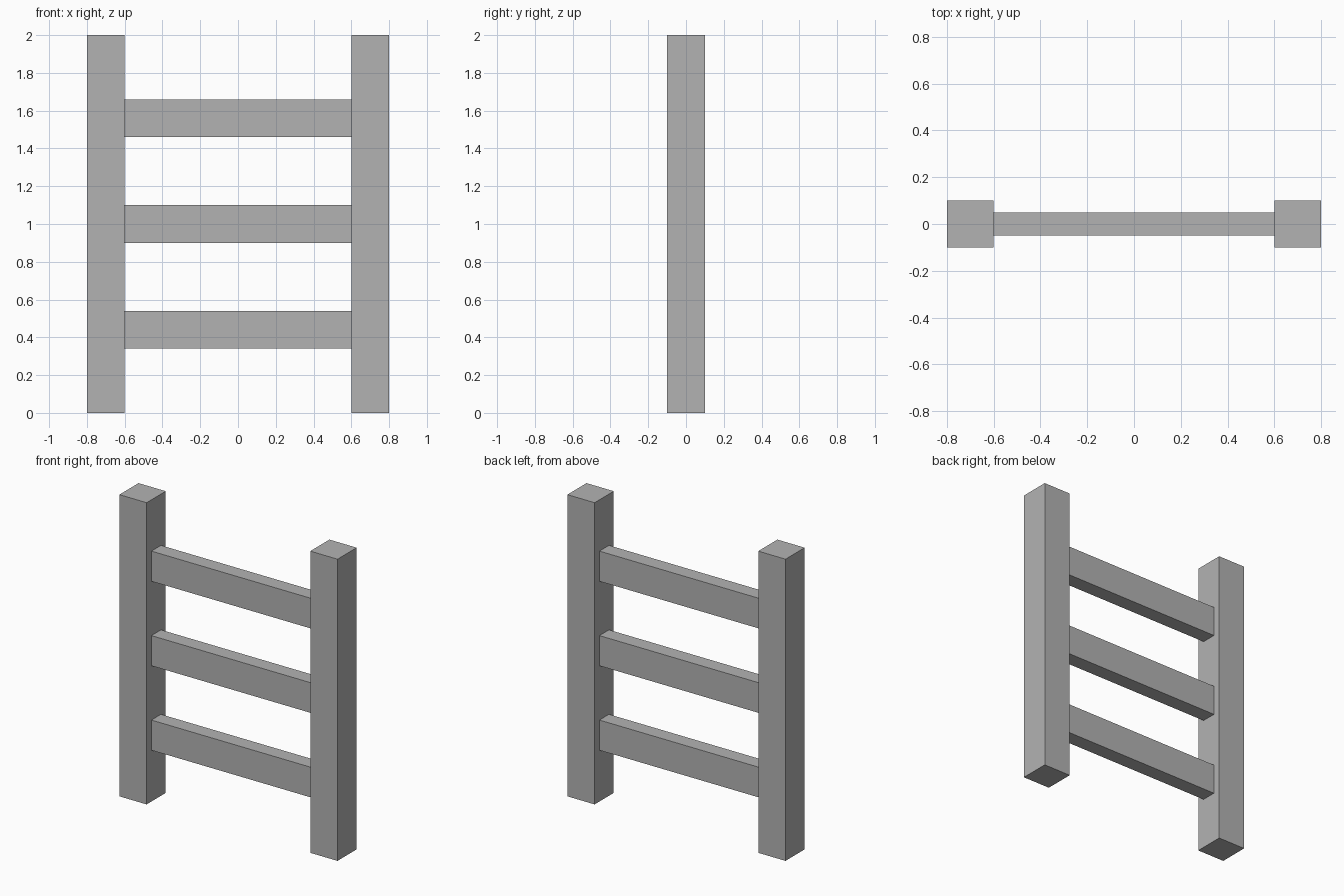
import bpy

# Remove the default cube
default = bpy.data.objects.get("Cube")
if default:
    bpy.data.objects.remove(default, do_unlink=True)

# Single grey material
GREY = (0.45, 0.45, 0.45, 1.0)
grey = bpy.data.materials.new("plain_grey")
grey.use_nodes = True
grey.diffuse_color = GREY
grey.node_tree.nodes["Principled BSDF"].inputs["Base Color"].default_value = GREY


def box(name, centre, size):
    """Add a flat-shaded box with its size baked into the mesh."""
    bpy.ops.mesh.primitive_cube_add(size=1, location=centre)
    obj = bpy.context.object
    obj.name = name
    obj.scale = size
    bpy.ops.object.transform_apply(location=False, rotation=False, scale=True)
    obj.data.materials.append(grey)
    return obj


POST_WIDTH = 0.2
HEIGHT = 2.0
POST_X = 0.7
RAIL_SPACING = 0.56

# Upright posts
for side, sign in (("left", 1), ("right", -1)):
    box(f"{side}_post", (sign * POST_X, 0, HEIGHT / 2),
        (POST_WIDTH, POST_WIDTH, HEIGHT))

# Horizontal rails between the inner faces of the posts
rail_length = 2 * POST_X - POST_WIDTH
for step, level in enumerate(("lower", "middle", "upper"), start=-1):
    box(f"{level}_rail", (0, 0, HEIGHT / 2 + step * RAIL_SPACING),
        (rail_length, 0.1, 0.2))
